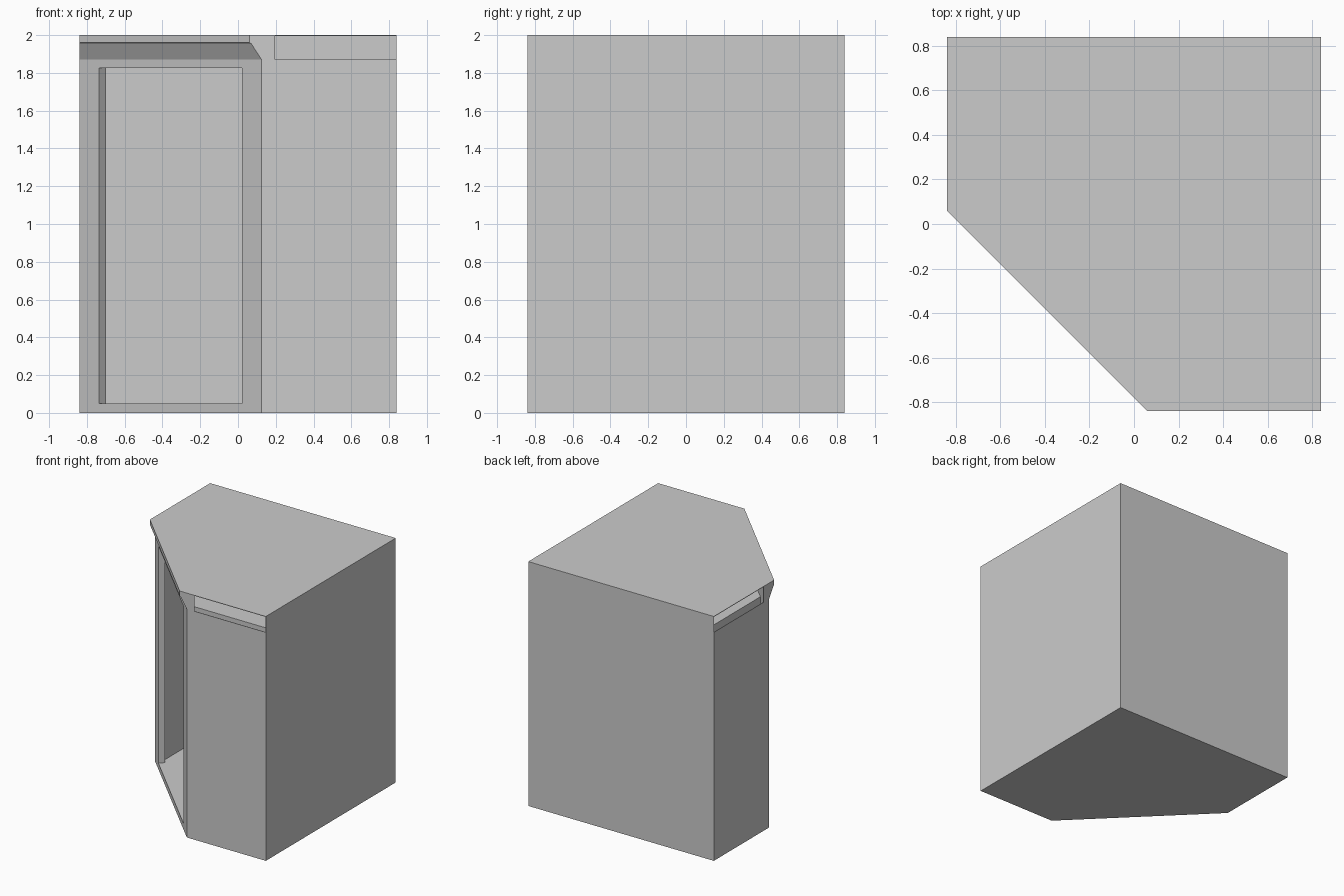
import bpy
import bmesh

default = bpy.data.objects.get("Cube")
if default:
    bpy.data.objects.remove(default, do_unlink=True)

grey = bpy.data.materials.new("light_grey")
grey.use_nodes = True
grey.diffuse_color = (0.6, 0.6, 0.6, 1)
grey.node_tree.nodes["Principled BSDF"].inputs["Base Color"].default_value = (0.6, 0.6, 0.6, 1)

E = 0.84         # outer half width
IN = -0.74       # inner carcass walls
FACE = -0.715    # diagonal front plane, as x + y
BACK = -0.645    # back of the diagonal front
SLOT = 1.87      # bottom of the open grip slot
T = 0.004        # sheet thickness


def loft(name, rings):
    """Closed solid through rings of points."""
    bm = bmesh.new()
    loops = [[bm.verts.new(p) for p in ring] for ring in rings]
    for lower, upper in zip(loops, loops[1:]):
        for i in range(len(lower)):
            j = (i + 1) % len(lower)
            bm.faces.new((lower[i], lower[j], upper[j], upper[i]))
    bm.faces.new(loops[0])
    bm.faces.new(loops[-1])
    bmesh.ops.recalc_face_normals(bm, faces=bm.faces)
    mesh = bpy.data.meshes.new(name)
    bm.to_mesh(mesh)
    bm.free()
    mesh.materials.append(grey)
    obj = bpy.data.objects.new(name, mesh)
    bpy.context.collection.objects.link(obj)
    return obj


def prism(name, outline, z0, z1):
    return loft(name, [[(x, y, z) for x, y in outline] for z in (z0, z1)])


def rect(x0, x1, y0, y1):
    return [(x0, y0), (x1, y0), (x1, y1), (x0, y1)]


def corner_plan(low, high, c):
    """Square plan with one corner cut along x + y = c."""
    return [(low, c - low), (c - low, low), (high, low), (high, high), (low, high)]


def swapped(outline):
    """Reflect a plan across the diagonal."""
    return [(y, x) for x, y in outline]


# Horizontal boards
prism("floor_board", corner_plan(-E, E, FACE), 0, 0.05)
prism("ceiling_board", corner_plan(IN, E - T, BACK), 1.825, 1.85)
prism("top_sheet", corner_plan(-E, E, -0.78), 2 - T, 2)

# Full height walls
prism("side_wall", rect(E - T, E, -E, E), 0, 2)
prism("back_wall", rect(-E, E, E - T, E), 0, 2)

# Parts repeated on both sides of the diagonal
outer = rect(FACE + E, E, -E, -E + T)
inner = rect(0.055, E - T, IN, IN + 0.01)
stile = [(FACE + E, -E), (0.02, FACE - 0.02), (0.055, BACK - 0.055), (BACK + E, -E)]
for side, plan in (("front", lambda p: p), ("right", swapped)):
    prism(side + "_outer_panel", plan(outer), 0, SLOT)
    prism(side + "_inner_panel", plan(inner), 0.05, 1.85)
    prism(side + "_door_stile", plan(stile), 0, SLOT)

# Rail above the door opening
rail = [(-E, FACE + E), (FACE + E, -E), (BACK + E, -E), (-E, BACK + E)]
prism("door_top_rail", rail, 1.825, SLOT)

# Flared fascia over the diagonal opening
profile = [(-0.78, 2 - T), (-0.78, 1.96), (-0.77, 1.955), (FACE, SLOT),
           (BACK, SLOT), (BACK, 2 - T)]
loft("flared_fascia", [[(-E, c + E, z) for c, z in profile],
                       [(c + E, -E, z) for c, z in profile]])
